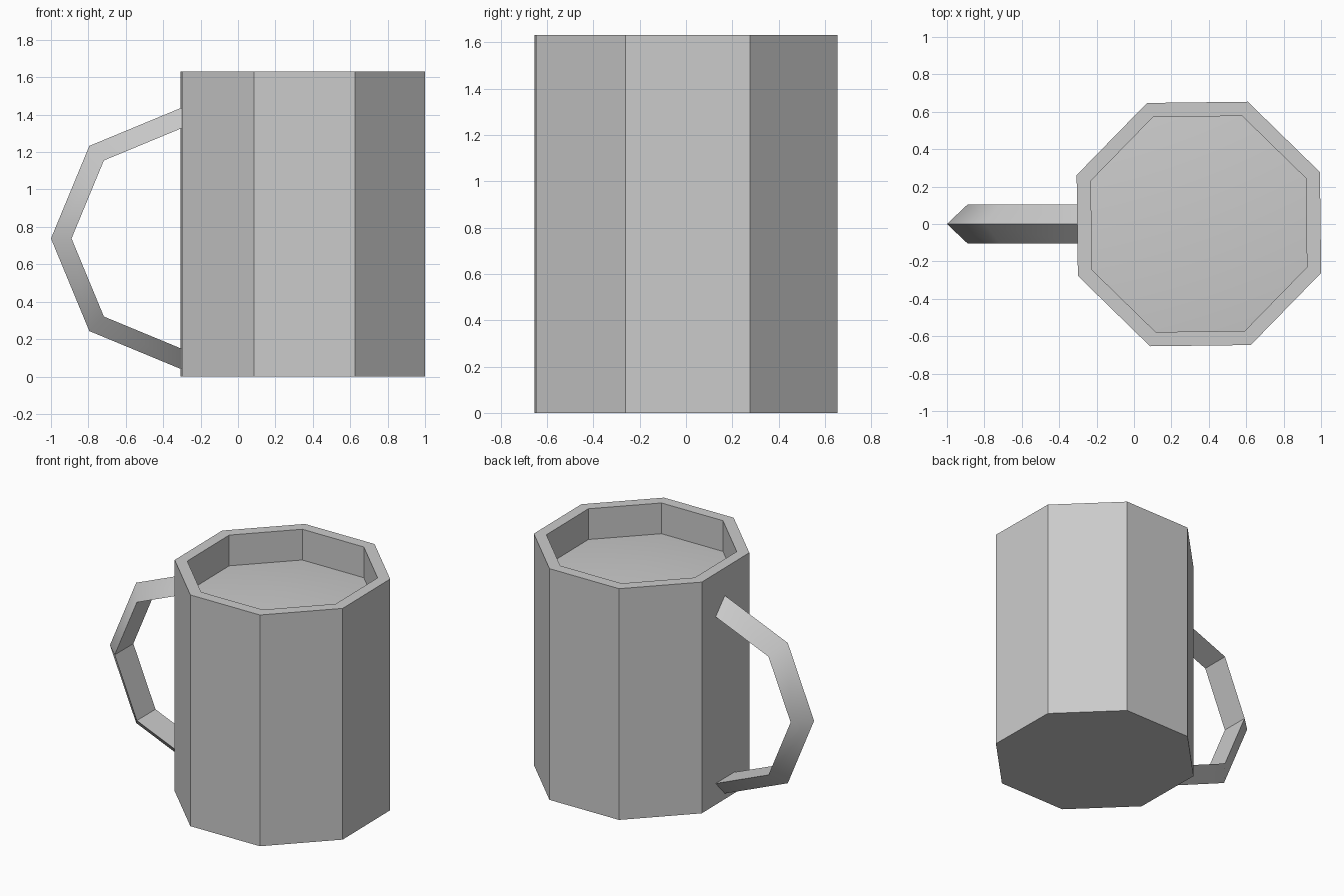
import bpy, bmesh, math

cube = bpy.data.objects.get("Cube")
if cube:
    bpy.data.objects.remove(cube)

grey = bpy.data.materials.new("plain_grey")
grey.use_nodes = True
colour = (0.6, 0.6, 0.6, 1)
grey.diffuse_color = colour
grey.node_tree.nodes["Principled BSDF"].inputs["Base Color"].default_value = colour

SIDES = 8
MUG_X = 0.347
TURN = math.radians(0.7)


def finish(name, bm):
    bmesh.ops.recalc_face_normals(bm, faces=bm.faces)
    mesh = bpy.data.meshes.new(name)
    bm.to_mesh(mesh)
    bm.free()
    mesh.materials.append(grey)
    obj = bpy.data.objects.new(name, mesh)
    bpy.context.collection.objects.link(obj)
    bpy.ops.object.select_all(action='DESELECT')
    bpy.context.view_layer.objects.active = obj
    obj.select_set(True)
    bpy.ops.object.shade_smooth_by_angle(angle=math.radians(40))
    return obj


def bridge(bm, a, b, closed=True):
    n = len(a)
    for i in range(n if closed else n - 1):
        j = (i + 1) % n
        bm.faces.new((a[i], a[j], b[j], b[i]))


def octagon(bm, radius, z):
    angles = [TURN + math.tau * (i + 0.5) / SIDES for i in range(SIDES)]
    return [bm.verts.new((MUG_X + radius * math.cos(a), radius * math.sin(a), z))
            for a in angles]


# Mug: outer wall, rim, recessed inner wall and a gently domed filling
bm = bmesh.new()
profile = [(0.704, 0), (0.704, 1.632), (0.622, 1.632), (0.622, 1.415)]
rings = [octagon(bm, r, z) for r, z in profile]
for lower, upper in zip(rings, rings[1:]):
    bridge(bm, lower, upper)
bm.faces.new(rings[0])
crown = bm.verts.new((MUG_X, 0, 1.47))
for i in range(SIDES):
    bm.faces.new((rings[-1][i], rings[-1][(i + 1) % SIDES], crown))
finish("mug_body", bm)

# Handle: half ring with a triangular section, its ridge facing outwards
bm = bmesh.new()
section = [(0.70, 0), (0.59, 0.104), (0.59, -0.104)]
rings = []
for step in range(5):
    a = math.pi / 2 + step * math.pi / 4
    rings.append([bm.verts.new((-0.30 + r * math.cos(a), y, 0.738 + r * math.sin(a)))
                  for r, y in section])
for first, second in zip(rings, rings[1:]):
    bridge(bm, first, second)
bm.faces.new(rings[0])
bm.faces.new(rings[-1])
finish("handle", bm)
